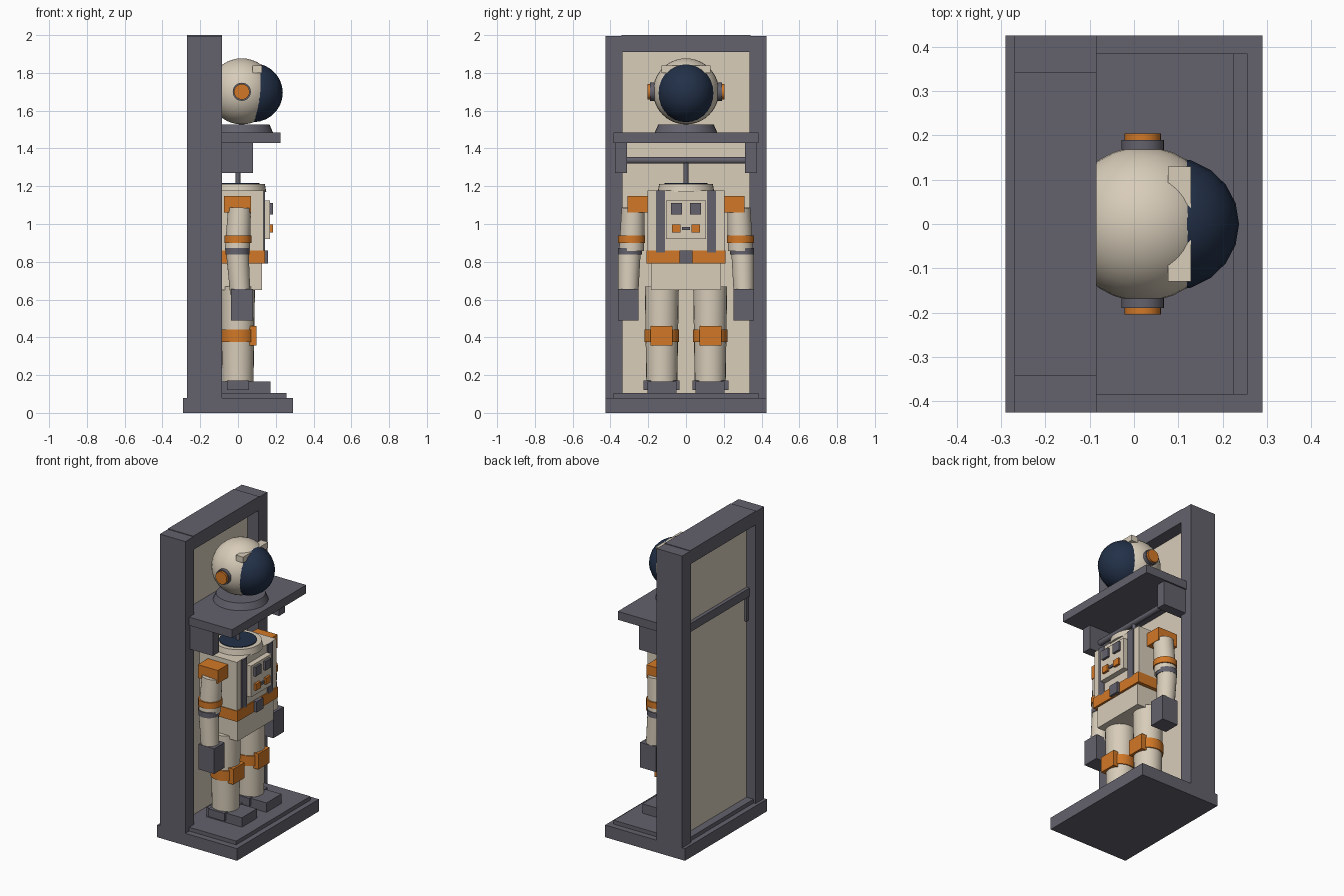
import bpy
import math
from mathutils import Vector

if "Cube" in bpy.data.objects:
    bpy.data.objects.remove(bpy.data.objects["Cube"], do_unlink=True)


def material(name, rgb):
    m = bpy.data.materials.new(name)
    m.use_nodes = True
    m.diffuse_color = (*rgb, 1)
    bsdf = m.node_tree.nodes["Principled BSDF"]
    bsdf.inputs["Base Color"].default_value = (*rgb, 1)
    bsdf.inputs["Roughness"].default_value = 0.7
    return m


GREY = material("slate_grey", (0.125, 0.12, 0.15))
CREAM = material("cream", (0.69, 0.61, 0.49))
ORANGE = material("orange", (0.65, 0.19, 0.02))
NAVY = material("navy", (0.016, 0.03, 0.065))


def finish(name, mat, smooth=False):
    ob = bpy.context.object
    ob.name = ob.data.name = name
    ob.data.materials.append(mat)
    if smooth:
        bpy.ops.object.shade_smooth_by_angle(angle=math.radians(40))
    return ob


def box(name, mat, xs, ys, zs):
    """Box from its extents along each axis."""
    lo, hi = Vector((min(xs), min(ys), min(zs))), Vector((max(xs), max(ys), max(zs)))
    bpy.ops.mesh.primitive_cube_add(size=1, location=(lo + hi) / 2)
    ob = bpy.context.object
    for v in ob.data.vertices:
        v.co = Vector(a * b for a, b in zip(v.co, hi - lo))
    return finish(name, mat)


def tube(name, mat, start, end, r1, r2=None, sides=24):
    """Capped cylinder or cone between two points."""
    a, b = Vector(start), Vector(end)
    bpy.ops.mesh.primitive_cone_add(vertices=sides, radius1=r1, radius2=r1 if r2 is None else r2,
                                    depth=(b - a).length, location=(a + b) / 2,
                                    rotation=(b - a).to_track_quat('Z', 'Y').to_euler())
    return finish(name, mat, True)


def ball(name, mat, centre, radii, segments, rings):
    bpy.ops.mesh.primitive_uv_sphere_add(segments=segments, ring_count=rings, location=centre)
    ob = bpy.context.object
    for v in ob.data.vertices:
        v.co = Vector(a * b for a, b in zip(v.co, radii))
    return finish(name, mat, True)


# Display stand
box("base", GREY, (-.29, .29), (-.425, .425), (0, .08))
box("base_step", GREY, (-.256, .256), (-.385, .385), (.08, .105))
box("top_beam", GREY, (-.27, -.085), (-.342, .342), (1.91, 2))
box("back_panel", CREAM, (-.205, -.165), (-.34, .34), (.08, 1.92))
box("shelf", GREY, (-.228, .226), (-.385, .385), (1.43, 1.485))
tube("hanger_bar", GREY, (0, -.32, 1.337), (0, .32, 1.337), .018, sides=16)
tube("hanger_rod", GREY, (0, 0, 1.19), (0, 0, 1.337), .013, sides=12)

# Helmet on the shelf
HX = .02
tube("helmet_stand", GREY, (HX, 0, 1.485), (HX, 0, 1.527), .165, .147, 32)
ball("helmet", CREAM, (HX, 0, 1.702), (.175, .175, .175), 32, 20)
ball("visor", NAVY, (.08, 0, 1.695), (.157, .151, .156), 20, 14)
box("helmet_brow", CREAM, (.077, .128), (-.13, .13), (1.8, 1.838))

# Suit body
tube("neck_ring", CREAM, (0, 0, 1.17), (0, 0, 1.213), .15, .142, 32)
tube("neck_opening", NAVY, (0, 0, 1.2), (0, 0, 1.217), .113, sides=32)
box("torso", CREAM, (-.135, .135), (-.205, .205), (.84, 1.177))
box("belt", ORANGE, (-.142, .142), (-.21, .21), (.79, .86))
box("belt_buckle", GREY, (.13, .16), (-.035, .035), (.79, .86))
box("pelvis", CREAM, (-.128, .128), (-.186, .186), (.65, .79))
box("chest_unit", CREAM, (.13, .17), (-.107, .107), (.92, 1.125))
box("chest_switch", GREY, (.165, .18), (-.02, .02), (.967, .983))

# Mirrored parts
for label, s in (("left", 1), ("right", -1)):
    def sbox(name, mat, xs, ys, zs):
        return box(label + "_" + name, mat, xs, [s * y for y in ys], zs)

    def stube(name, mat, a, b, r1, r2=None, sides=24):
        a, b = (a[0], s * a[1], a[2]), (b[0], s * b[1], b[2])
        return tube(label + "_" + name, mat, a, b, r1, r2, sides)

    # Stand posts and brackets
    sbox("post", GREY, (-.27, -.085), (.335, .425), (.08, 1.996))
    sbox("shelf_bracket", GREY, (-.22, .08), (.312, .375), (1.27, 1.43))

    # Helmet ear pods
    stube("ear_pod", GREY, (HX, .14, 1.7), (HX, .19, 1.7), .048)
    stube("ear_cap", ORANGE, (HX, .19, 1.7), (HX, .204, 1.7), .041)

    # Chest details
    sbox("chest_strap", GREY, (.13, .142), (.11, .16), (.85, 1.177))
    sbox("chest_display", GREY, (.165, .185), (.022, .08), (1.05, 1.11))
    sbox("chest_button", ORANGE, (.165, .185), (.028, .075), (.955, .998))

    # Arm
    sbox("shoulder", ORANGE, (-.075, .07), (.205, .31), (1.06, 1.147))
    stube("upper_arm", CREAM, (.008, .28, 1.085), (-.003, .288, .86), .061, .067)
    stube("arm_band", ORANGE, (0, .288, .9), (0, .288, .94), .072)
    stube("elbow_ring", GREY, (-.003, .297, .838), (-.003, .297, .873), .064)
    stube("forearm", CREAM, (-.003, .3, .845), (.012, .306, .63), .06, .054)
    sbox("glove", GREY, (-.036, .08), (.252, .361), (.49, .655))

    # Leg and boot
    stube("leg", CREAM, (0, .128, .67), (0, .128, .15), .09, .082)
    stube("knee_band", ORANGE, (0, .128, .375), (0, .128, .442), .092)
    sbox("knee_pad", ORANGE, (.055, .098), (.072, .188), (.358, .46))
    sbox("boot_cuff", GREY, (-.058, .058), (.034, .224), (.12, .172))
    sbox("boot", GREY, (-.085, .172), (.05, .205), (.105, .167))
